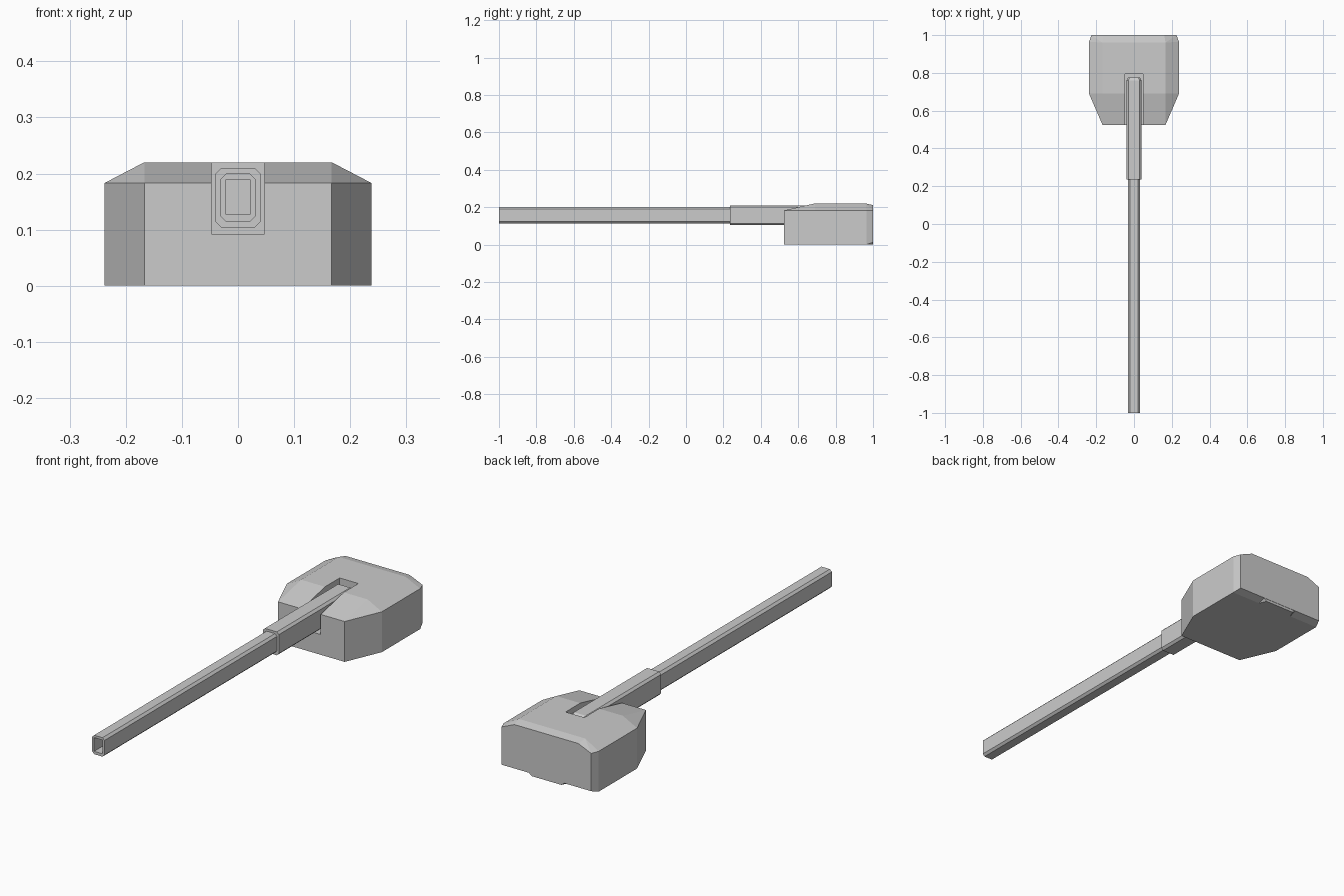
import bpy, bmesh

if "Cube" in bpy.data.objects:
    bpy.data.objects.remove(bpy.data.objects["Cube"])


def make_object(name, bm):
    bmesh.ops.recalc_face_normals(bm, faces=bm.faces[:])
    mesh = bpy.data.meshes.new(name)
    bm.to_mesh(mesh)
    bm.free()
    obj = bpy.data.objects.new(name, mesh)
    bpy.context.collection.objects.link(obj)
    return obj


def hull(name, half_points):
    """Convex solid mirrored across x = 0."""
    bm = bmesh.new()
    for x, y, z in half_points:
        for s in (-1, 1):
            bm.verts.new((s * x, y, z))
    bmesh.ops.convex_hull(bm, input=bm.verts[:])
    bmesh.ops.dissolve_limit(bm, angle_limit=0.01, verts=bm.verts[:], edges=bm.edges[:])
    return make_object(name, bm)


def box_points(x, y0, y1, z0, z1):
    return [(x, y, z) for y in (y0, y1) for z in (z0, z1)]


def octagon(x, z0, z1, c):
    return [(x - c, z0), (x, z0 + c), (x, z1 - c), (x - c, z1),
            (c - x, z1), (-x, z1 - c), (-x, z0 + c), (c - x, z0)]


def loft(name, rings):
    """Skin (y, section) rings and cap both ends."""
    bm = bmesh.new()
    loops = [[bm.verts.new((x, y, z)) for x, z in sec] for y, sec in rings]
    n = len(loops[0])
    for a, b in zip(loops, loops[1:]):
        for i in range(n):
            j = (i + 1) % n
            bm.faces.new((a[i], a[j], b[j], b[i]))
    bm.faces.new(loops[0])
    bm.faces.new(loops[-1])
    return make_object(name, bm)


def cut(obj, cutter):
    mod = obj.modifiers.new("cut", 'BOOLEAN')
    mod.operation = 'DIFFERENCE'
    mod.solver = 'EXACT'
    mod.object = cutter
    bpy.context.view_layer.objects.active = obj
    bpy.ops.object.modifier_apply(modifier=mod.name)
    bpy.data.objects.remove(cutter)


# Faceted mantlet housing with sloped front, sides and back
mantlet = hull("mantlet", [
    (0.167, 0.525, 0), (0.238, 0.69, 0), (0.238, 0.965, 0), (0.225, 1.0, 0.012), (0.222, 0.965, 0),
    (0.167, 0.525, 0.183), (0.238, 0.69, 0.183), (0.238, 0.965, 0.183), (0.225, 1.0, 0.183),
    (0.167, 0.69, 0.22), (0.167, 0.96, 0.22), (0.16, 1.0, 0.211)])

# Open slot for the gun
cut(mantlet, hull("slot_cutter", box_points(0.047, 0.45, 0.795, 0.092, 0.3)))

# Small tab under the rear edge
hull("rear_tab", [(0.09, 0.965, 0), (0.075, 0.999, 0), (0.09, 0.999, 0.013), (0.09, 0.965, 0.013)])

# Thick sleeve around the rear of the barrel
sleeve = octagon(0.04, 0.104, 0.21, 0.01)
sleeve_end = octagon(0.032, 0.113, 0.2, 0.009)
loft("barrel_sleeve", [(0.235, sleeve), (0.76, sleeve), (0.775, sleeve_end)])

# Long chamfered barrel with a rectangular bore
tube = octagon(0.031, 0.114, 0.2, 0.01)
barrel = loft("barrel", [(-1.0, tube), (0.25, tube)])
cut(barrel, hull("bore_cutter", box_points(0.021, -1.1, -0.9, 0.127, 0.189)))
